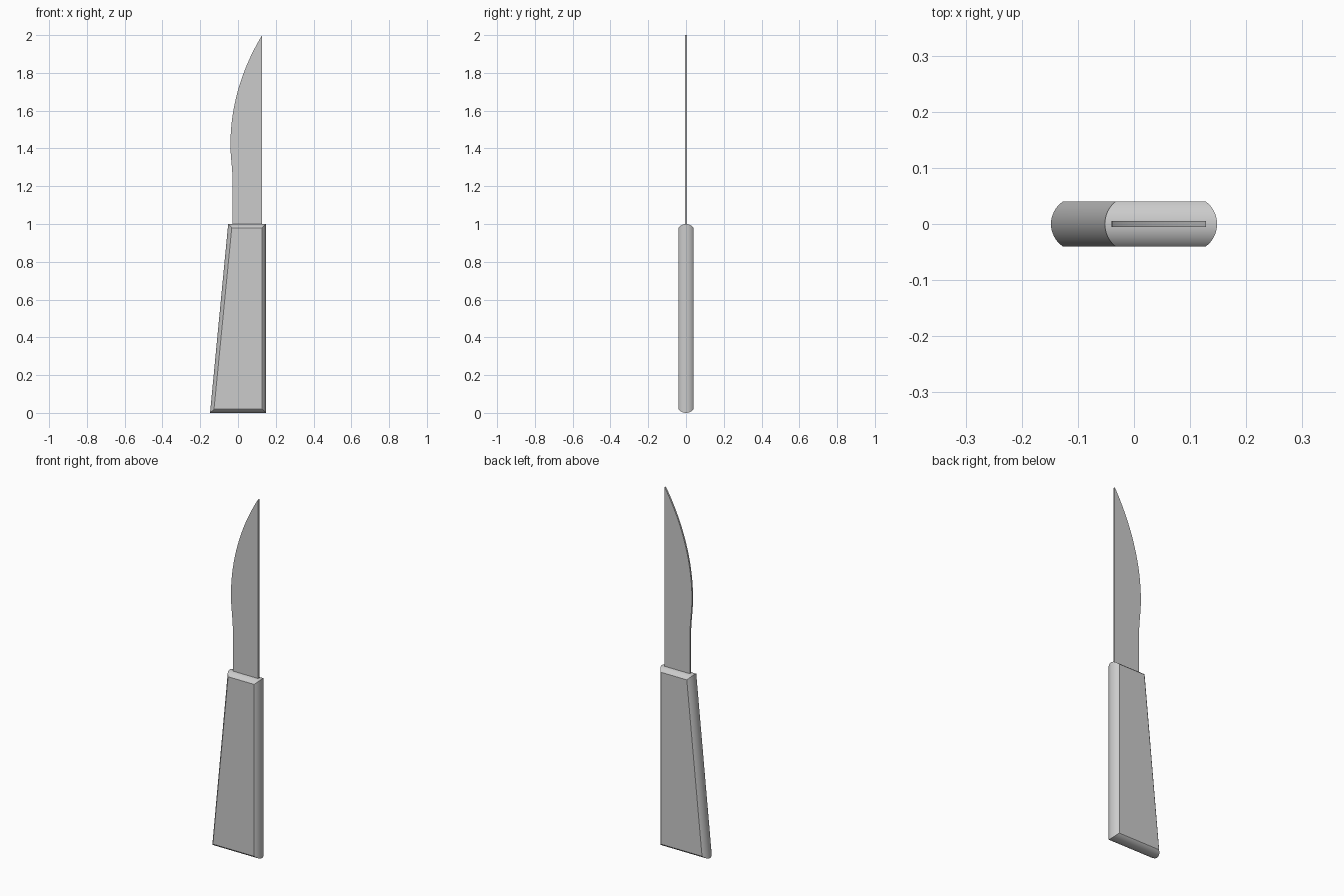
import bpy
import bmesh
import math
from mathutils import Vector
from mathutils.geometry import interpolate_bezier

cube = bpy.data.objects.get("Cube")
if cube:
    bpy.data.objects.remove(cube)

steel = bpy.data.materials.new("plain grey")
steel.use_nodes = True
grey = (0.6, 0.6, 0.6, 1)
steel.diffuse_color = grey
steel.node_tree.nodes["Principled BSDF"].inputs["Base Color"].default_value = grey


def loft(name, rings):
    """Skin a stack of matching closed rings and cap both ends."""
    bm = bmesh.new()
    loops = [[bm.verts.new(p) for p in ring] for ring in rings]
    n = len(loops[0])
    for a, b in zip(loops, loops[1:]):
        for i in range(n):
            j = (i + 1) % n
            bm.faces.new((a[i], a[j], b[j], b[i]))
    bm.faces.new(loops[0])
    bm.faces.new(loops[-1])
    bmesh.ops.recalc_face_normals(bm, faces=bm.faces)
    mesh = bpy.data.meshes.new(name)
    bm.to_mesh(mesh)
    bm.free()
    obj = bpy.data.objects.new(name, mesh)
    bpy.context.collection.objects.link(obj)
    mesh.materials.append(steel)
    bpy.ops.object.select_all(action='DESELECT')
    obj.select_set(True)
    bpy.context.view_layer.objects.active = obj
    bpy.ops.object.shade_smooth_by_angle(angle=math.radians(25))
    return obj


# Handle: tapered outline whose sides bulge in a circular arc
outer = [(-0.148, 0), (0.148, 0), (0.148, 1), (-0.052, 1)]
inner = [(-0.127, 0.02), (0.128, 0.02), (0.128, 0.98), (-0.033, 0.98)]
half, bulge = 0.04, 0.02
radius = (half ** 2 + bulge ** 2) / (2 * bulge)
sweep = math.asin(half / radius)
steps = 16
rings = []
for k in range(steps + 1):
    angle = sweep * (2 * k / steps - 1)
    inset = radius * (1 - math.cos(angle)) / bulge
    y = radius * math.sin(angle)
    ring = []
    for a, b in zip(outer, inner):
        p = Vector(a).lerp(Vector(b), inset)
        ring.append((p.x, y, p.y))
    rings.append(ring)
loft("handle", rings)

# Blade: straight spine, curved belly, thin constant thickness
belly = [Vector(p) for p in ((-0.04, 1.42), (-0.04, 1.64), (0.03, 1.84), (0.128, 2))]
neck = [Vector(p) for p in ((-0.028, 1.22), (-0.029, 1.3), (-0.04, 1.35), (-0.04, 1.42))]
edge = interpolate_bezier(*neck, 10)[:-1] + interpolate_bezier(*belly, 28)
outline = [(0.128, 0.97), (-0.028, 0.97)] + [(p[0], p[1]) for p in edge]
loft("blade", [[(x, y, z) for x, z in outline] for y in (-0.005, 0.005)])
